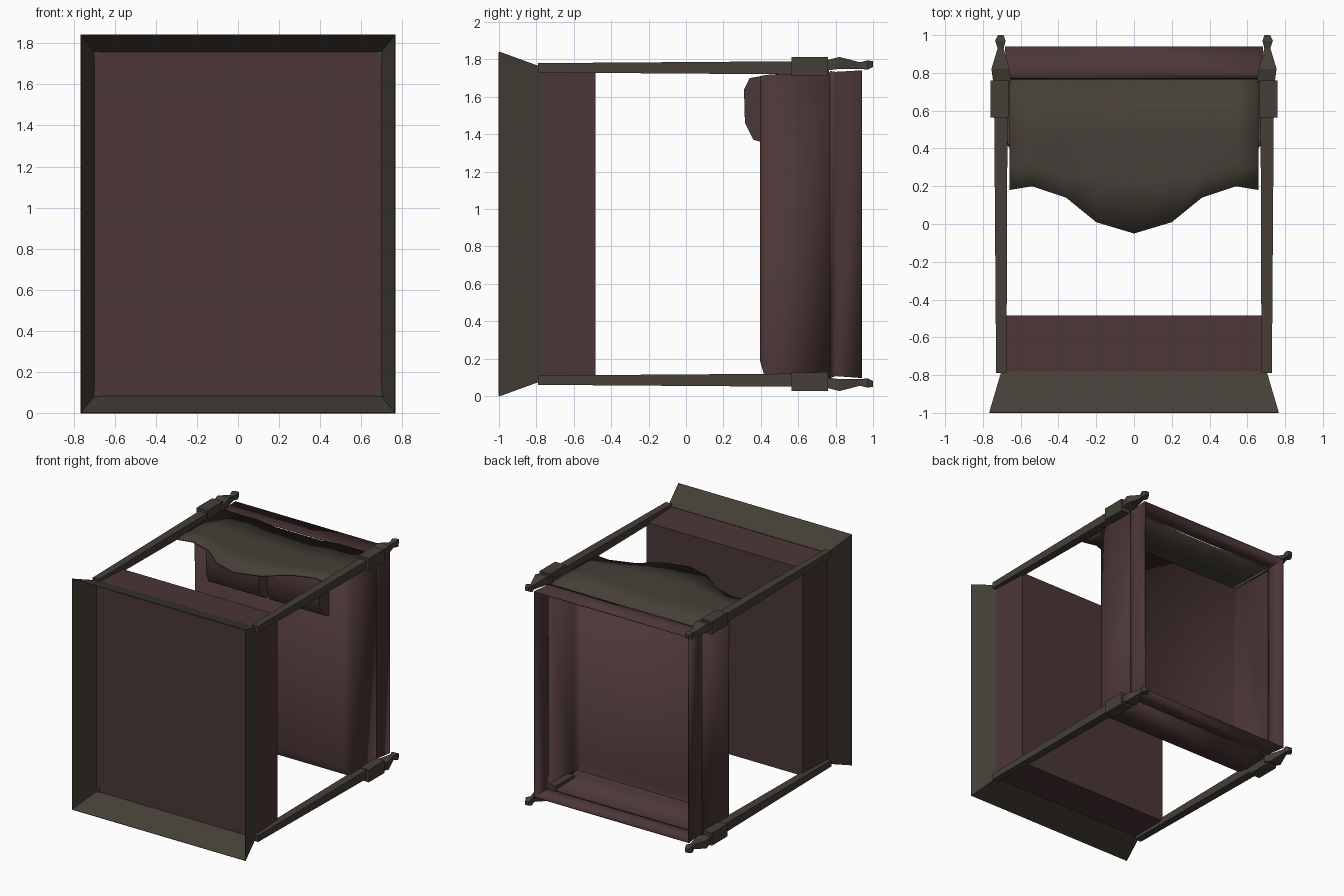
import bpy, bmesh, math

if "Cube" in bpy.data.objects:
    bpy.data.objects.remove(bpy.data.objects["Cube"])

def material(name, rgb):
    m = bpy.data.materials.new(name)
    m.diffuse_color = (*rgb, 1)
    m.use_nodes = True
    m.node_tree.nodes["Principled BSDF"].inputs["Base Color"].default_value = m.diffuse_color
    return m

RED = material("dull maroon", (0.072, 0.037, 0.038))
DARK = material("dark bronze", (0.060, 0.050, 0.038))
MID = 0.92  # height of the horizontal mirror plane

def finish(name, bm, mat, thick=0, smooth=False):
    bmesh.ops.recalc_face_normals(bm, faces=bm.faces)
    me = bpy.data.meshes.new(name)
    bm.to_mesh(me)
    bm.free()
    me.materials.append(mat)
    ob = bpy.data.objects.new(name, me)
    bpy.context.collection.objects.link(ob)
    if thick:
        s = ob.modifiers.new("thickness", 'SOLIDIFY')
        s.thickness = thick
        s.offset = 0
    if smooth:
        bpy.ops.object.select_all(action='DESELECT')
        ob.select_set(True)
        bpy.context.view_layer.objects.active = ob
        bpy.ops.object.shade_smooth_by_angle(angle=math.radians(40))
    return ob

def loft(name, stations, mat, caps=(True, True), skip_top=0, sx=1, sz=1, **kw):
    """Rectangular loft along y; stations are (y, x0, x1, z0, z1)."""
    bm = bmesh.new()
    rings = []
    for y, x0, x1, z0, z1 in stations:
        pts = ((x0, z0), (x1, z0), (x1, z1), (x0, z1))
        rings.append([bm.verts.new((x * sx, y, MID + (z - MID) * sz)) for x, z in pts])
    for i, (a, b) in enumerate(zip(rings, rings[1:])):
        for k in range(4):
            if k == 2 and i < skip_top:
                continue
            j = (k + 1) % 4
            bm.faces.new((a[k], a[j], b[j], b[k]))
    if caps[0]:
        bm.faces.new(rings[0])
    if caps[1]:
        bm.faces.new(rings[-1])
    return finish(name, bm, mat, **kw)

# flared front frame, open at both ends
loft("front_frame", [(-1, -0.765, 0.765, 0, 1.84), (-0.78, -0.70, 0.70, 0.08, 1.76)],
     DARK, caps=(False, False), thick=0.006)

# front panel block
loft("front_block", [(-0.785, -0.70, 0.70, 0.083, 1.757), (-0.485, -0.69, 0.69, 0.09, 1.745)], RED)

# rear tray, open at the back, roofed by the canopy
loft("rear_tray", [(0.40, -0.645, 0.645, 0.19, 1.71), (0.42, -0.67, 0.67, 0.12, 1.715),
                   (0.46, -0.68, 0.68, 0.105, 1.72), (0.77, -0.68, 0.68, 0.10, 1.725)],
     RED, caps=(True, False), skip_top=3, thick=0.01, smooth=True)

# rear rim, slightly waisted
loft("rear_rim", [(0.77, -0.68, 0.68, 0.10, 1.735), (0.80, -0.672, 0.672, 0.11, 1.73),
                  (0.94, -0.68, 0.68, 0.10, 1.738)],
     RED, caps=(False, False), thick=0.01, smooth=True)

# four corner rails with clamps and claw tips
for sx, side in ((1, "right"), (-1, "left")):
    for sz, level in ((1, "lower"), (-1, "upper")):
        tag = f"{level}_{side}"
        loft("rail_" + tag, [(-0.79, 0.675, 0.73, 0.06, 0.11), (0.58, 0.67, 0.74, 0.05, 0.12)],
             DARK, sx=sx, sz=sz)
        loft("clamp_" + tag, [(0.565, 0.665, 0.76, 0.027, 0.125), (0.76, 0.665, 0.76, 0.027, 0.128)],
             DARK, sx=sx, sz=sz)
        loft("claw_" + tag, [(0.75, 0.65, 0.745, 0.045, 0.10), (0.82, 0.66, 0.755, 0.027, 0.09),
                             (0.93, 0.69, 0.722, 0.055, 0.09), (0.97, 0.68, 0.735, 0.045, 0.095),
                             (1.0, 0.69, 0.72, 0.05, 0.08)], DARK, sx=sx, sz=sz)
        if sz == 1:
            loft("peg_" + tag, [(0.52, 0.62, 0.68, 0.09, 0.13), (0.76, 0.62, 0.68, 0.09, 0.135)],
                 DARK, sx=sx)

# canopy sheet with a wavy front edge and a shallow hollow in the middle
edge = [(0, -0.05, 1.735), (0.20, 0.01, 1.737), (0.36, 0.14, 1.74), (0.54, 0.20, 1.74), (0.66, 0.18, 1.735)]
edge = [(-x, y, z) for x, y, z in reversed(edge[1:])] + edge
bm = bmesh.new()
rows = [[], [], [], []]
for x, y, z in edge:
    dip = 0.015 if abs(x) < 0.3 else 0
    rows[0].append(bm.verts.new((x, y, z)))
    rows[1].append(bm.verts.new((x, max(y + 0.12, 0.24), 1.743)))
    rows[2].append(bm.verts.new((x, 0.48, 1.743 - dip)))
    rows[3].append(bm.verts.new((x, 0.765, 1.738 - dip)))
for a, b in zip(rows, rows[1:]):
    for i in range(len(a) - 1):
        bm.faces.new((a[i], a[i + 1], b[i + 1], b[i]))
finish("canopy", bm, DARK, thick=0.015, smooth=True)

# two pouches hanging on the front of the tray
profile = [(0.398, 1.36), (0.36, 1.37), (0.315, 1.46), (0.31, 1.64), (0.34, 1.70), (0.398, 1.71)]
for side, x0, x1 in (("left", -0.53, -0.01), ("right", 0.01, 0.53)):
    bm = bmesh.new()
    ends = []
    for x, d in ((x0, 1), (x1, -1)):
        ends.append([bm.verts.new((x + d * (0.41 - y) * 0.3, y, z)) for y, z in profile])
    for i in range(len(profile)):
        j = (i + 1) % len(profile)
        bm.faces.new((ends[0][i], ends[0][j], ends[1][j], ends[1][i]))
    for e in ends:
        bm.faces.new(e)
    finish("pouch_" + side, bm, RED, smooth=True)
